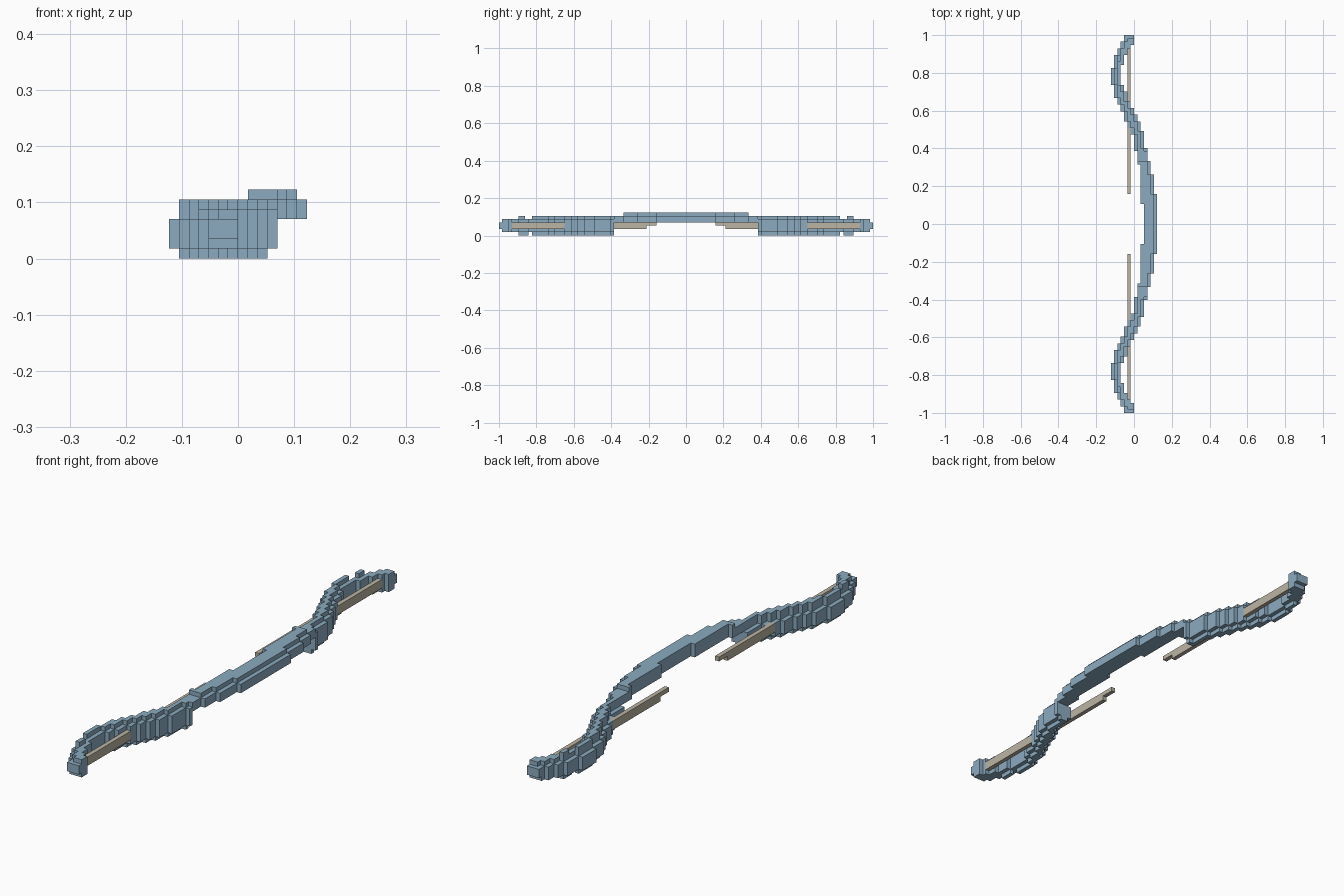
import bpy
import bmesh
import math

cube = bpy.data.objects.get("Cube")
if cube:
    bpy.data.objects.remove(cube, do_unlink=True)

HALF = 57              # cells from the middle to one tip
CELL = 1 / HALF        # edge length of one block


def material(name, rgb):
    mat = bpy.data.materials.new(name)
    mat.use_nodes = True
    mat.diffuse_color = (*rgb, 1)
    mat.node_tree.nodes["Principled BSDF"].inputs["Base Color"].default_value = (*rgb, 1)
    return mat


def block_object(name, cells, mat):
    """Skin a set of grid cells with their exposed faces only."""
    bm = bmesh.new()
    verts = {}
    for cell in cells:
        for axis in range(3):
            for side in (0, 1):
                beside = list(cell)
                beside[axis] += 2 * side - 1
                if tuple(beside) in cells:
                    continue
                quad = []
                for u, v in ((0, 0), (1, 0), (1, 1), (0, 1)):
                    p = list(cell)
                    p[axis] += side
                    p[(axis + 1) % 3] += u
                    p[(axis + 2) % 3] += v
                    key = tuple(p)
                    if key not in verts:
                        verts[key] = bm.verts.new([c * CELL for c in key])
                    quad.append(verts[key])
                bm.faces.new(quad if side else quad[::-1])
    # Merge coplanar squares into larger flat faces
    bmesh.ops.dissolve_limit(bm, angle_limit=math.radians(1),
                             verts=bm.verts[:], edges=bm.edges[:])
    mesh = bpy.data.meshes.new(name)
    bm.to_mesh(mesh)
    bm.free()
    mesh.materials.append(mat)
    obj = bpy.data.objects.new(name, mesh)
    bpy.context.collection.objects.link(obj)
    return obj


def step(profile, j):
    """Edge position at distance j: the first step that ends beyond it."""
    return next(x for end, x in profile if j < end)


# Stepped curve of the bow: (end distance, edge position) in cells
OUTER = ((9, 7), (15, 6), (19, 5), (23, 4), (28, 3), (31, 2), (33, 1), (35, 0),
         (37, -1), (40, -2), (42, -3), (48, -4), (51, -3), (53, -2), (54, -1), (57, 0))
INNER = ((6, 3), (18, 2), (22, 1), (27, 0), (29, -1), (31, -2), (34, -3), (36, -4),
         (38, -5), (42, -6), (47, -7), (51, -6), (53, -5), (55, -4), (57, -3))
GRIP_END = 22

# Rounding of the limb per layer: cells taken off the inner and outer edge
ROUNDING = ((1, 1), (0, 0), (0, 0), (0, 0), (1, 0), (1, 1))


def add_row(cells, x0, x1, j, z):
    """Add one row of cells on both halves."""
    for x in range(x0, x1):
        cells.add((x, j, z))
        cells.add((x, -j - 1, z))


grip, limbs, string = set(), set(), set()
for j in range(HALF):
    lo, hi = step(INNER, j), step(OUTER, j)
    if j < GRIP_END:
        # Raised grip, with a narrower top layer
        for z in (4, 5):
            add_row(grip, lo, hi, j, z)
        if j < 19:
            add_row(grip, lo, hi - 1, j, 6)
    else:
        # Recurved limbs, rounded off toward the tips
        for z, (a, b) in enumerate(ROUNDING):
            if z == 0 and j > 50:
                continue
            if z == 5 and (j in (47, 48) or j > 50):
                continue
            if j == HALF - 1 and z not in (2, 3):
                continue
            add_row(limbs, lo + a, hi - b, j, z)

# Broken string, frayed to a single layer at its free ends
for j in range(9, 54):
    for z in ((3,) if j < 12 else (2, 3)):
        add_row(string, -2, -1, j, z)
string -= limbs

blue = material("pale_steel_blue", (0.26, 0.41, 0.53))
tan = material("string_beige", (0.50, 0.46, 0.37))
block_object("bow_body", grip | limbs, blue)
block_object("bow_string", string, tan)
